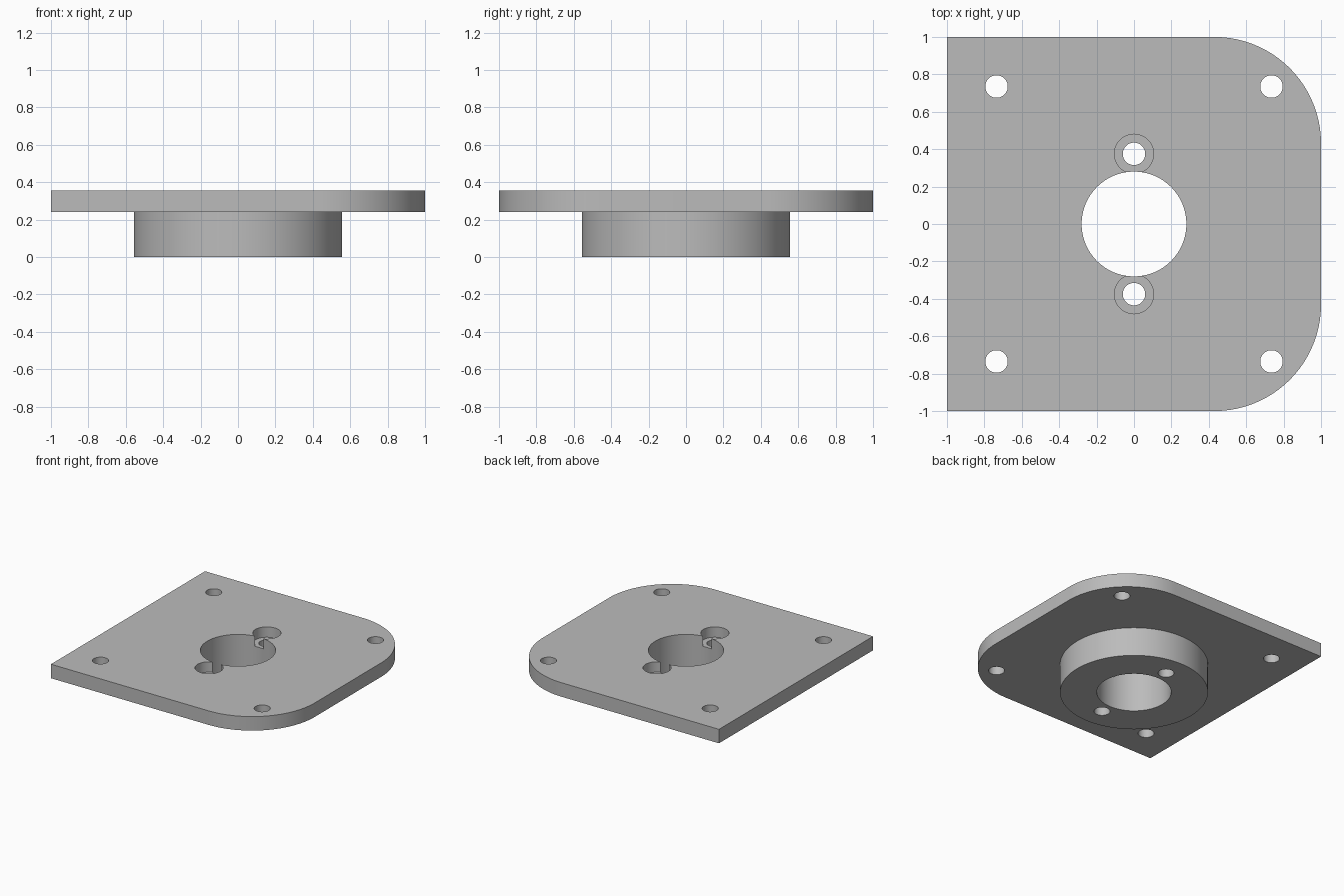
import bpy, bmesh, math

if "Cube" in bpy.data.objects:
    bpy.data.objects.remove(bpy.data.objects["Cube"], do_unlink=True)

TOP, PLATE_BOTTOM = 0.355, 0.24
CORNER = 0.57
BORE_RADIUS, SCREW_RADIUS, SINK_RADIUS = 0.28, 0.06, 0.105
SINK_FLOOR = 0.27

grey = bpy.data.materials.new("plain grey")
grey.use_nodes = True
colour = (0.5, 0.5, 0.5, 1)
grey.diffuse_color = colour
grey.node_tree.nodes["Principled BSDF"].inputs["Base Color"].default_value = colour


def prism(name, outline, z0, z1):
    """Extrude a flat outline upward from z0 to z1."""
    bm = bmesh.new()
    base = bm.faces.new([bm.verts.new((x, y, z0)) for x, y in outline])
    grown = bmesh.ops.extrude_face_region(bm, geom=[base])["geom"]
    moved = [v for v in grown if isinstance(v, bmesh.types.BMVert)]
    bmesh.ops.translate(bm, verts=moved, vec=(0, 0, z1 - z0))
    bmesh.ops.recalc_face_normals(bm, faces=bm.faces)
    mesh = bpy.data.meshes.new(name)
    bm.to_mesh(mesh)
    bm.free()
    mesh.materials.append(grey)
    obj = bpy.data.objects.new(name, mesh)
    bpy.context.collection.objects.link(obj)
    return obj


def arc(x, y, radius, start, sweep, steps):
    angles = [math.radians(start + sweep * i / steps) for i in range(steps + 1)]
    return [(x + radius * math.cos(a), y + radius * math.sin(a)) for a in angles]


def cylinder(name, x, y, radius, z0, z1, steps=64):
    return prism(name, arc(x, y, radius, 0, 360, steps)[:-1], z0, z1)


def combine(target, tool, operation):
    """Apply a boolean and discard the tool object."""
    mod = target.modifiers.new(operation, "BOOLEAN")
    mod.operation, mod.solver, mod.object = operation, "EXACT", tool
    bpy.context.view_layer.objects.active = target
    bpy.ops.object.modifier_apply(modifier=mod.name)
    bpy.data.objects.remove(tool, do_unlink=True)


# Square plate with the two +x corners rounded
inner = 1 - CORNER
outline = [(-1, 1), (-1, -1)]
outline += arc(inner, -inner, CORNER, -90, 90, 32)
outline += arc(inner, inner, CORNER, 0, 90, 32)
plate = prism("mounting_plate", outline, PLATE_BOTTOM, TOP)

# Round boss below the plate
boss = cylinder("boss", 0, 0, 0.557, 0, PLATE_BOTTOM + 0.05, 128)
combine(plate, boss, "UNION")

# Central bore
combine(plate, cylinder("bore", 0, 0, BORE_RADIUS, -0.1, 0.5, 96), "DIFFERENCE")

# Counterbored screw holes that break into the bore
for side in (-1, 1):
    y = side * 0.375
    combine(plate, cylinder("sink", 0, y, SINK_RADIUS, SINK_FLOOR, 0.5), "DIFFERENCE")
    combine(plate, cylinder("screw", 0, y, SCREW_RADIUS, -0.1, 0.5), "DIFFERENCE")

# Four corner holes
for x in (-0.735, 0.735):
    for y in (-0.735, 0.735):
        combine(plate, cylinder("corner", x, y, SCREW_RADIUS, -0.1, 0.5), "DIFFERENCE")

# Smooth the round walls and keep the rims crisp
bpy.ops.object.select_all(action="DESELECT")
plate.select_set(True)
bpy.context.view_layer.objects.active = plate
bpy.ops.object.shade_smooth_by_angle(angle=math.radians(30))
